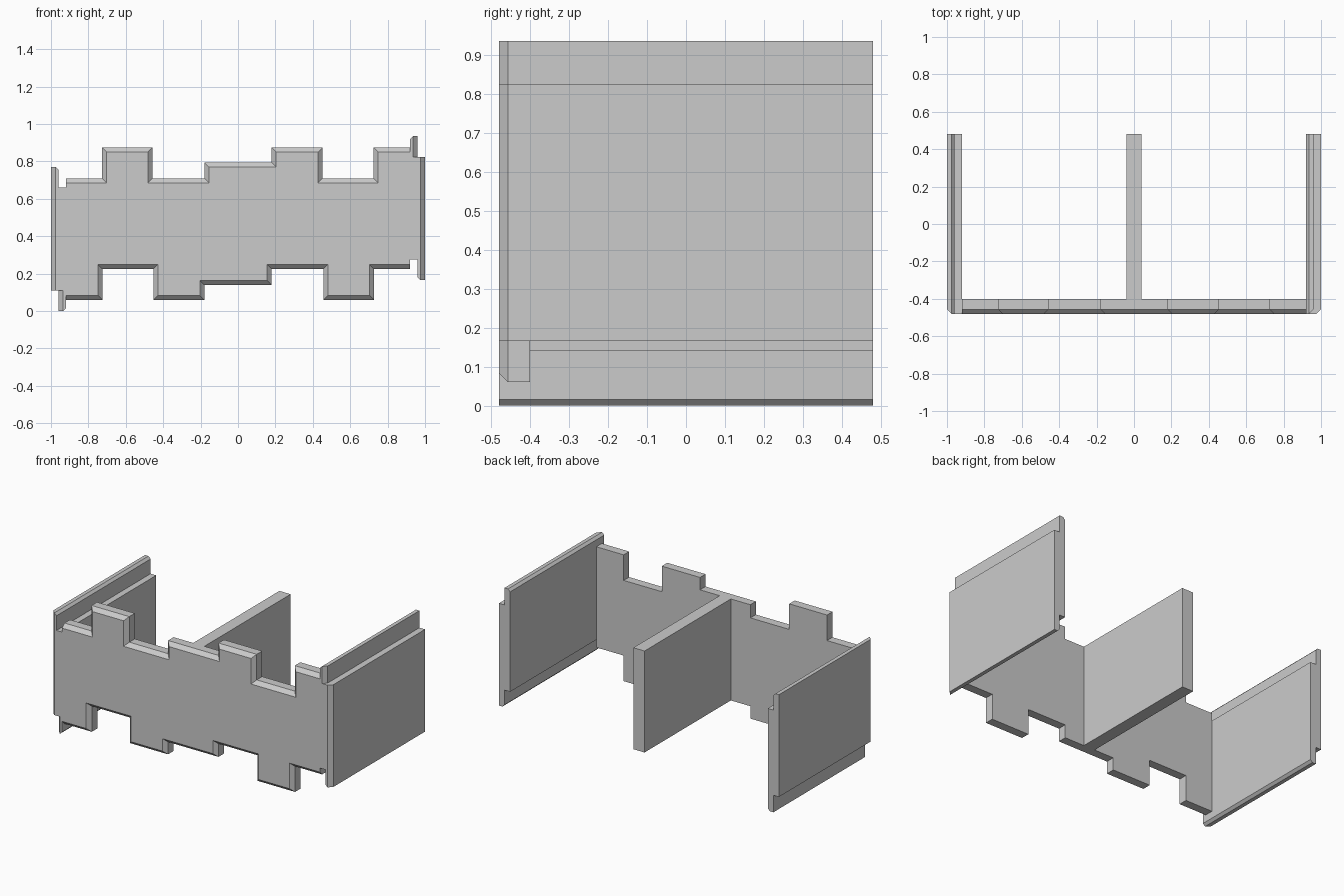
import bpy, bmesh
from mathutils import Vector

HEIGHT, FRONT, BACK, CHAMFER = 0.935, -0.48, 0.48, 0.024

cube = bpy.data.objects.get("Cube")
if cube:
    bpy.data.objects.remove(cube, do_unlink=True)

grey = bpy.data.materials.new("plain grey")
grey.use_nodes = True
grey.diffuse_color = (0.6, 0.6, 0.6, 1)
grey.node_tree.nodes["Principled BSDF"].inputs["Base Color"].default_value = (0.6, 0.6, 0.6, 1)


def half_turn(points):
    """Turn an outline 180 degrees about the centre of the front."""
    return [(-x, HEIGHT - z) for x, z in points]


def prism(name, outline, y0, y1, chamfered=lambda mid, normal: False):
    """Extrude an x-z outline along y, cutting back chosen edges at the front."""
    pts = [Vector(p) for p in outline]
    n = len(pts)
    shift = []
    for i in range(n):
        a, b = pts[i], pts[(i + 1) % n]
        d = (b - a).normalized()
        normal = Vector((d.y, -d.x))
        shift.append(-CHAMFER * normal if chamfered((a + b) / 2, normal) else Vector((0, 0)))
    rings = [(y1, pts)]
    if any(s.length for s in shift):
        rings.append((y0 + CHAMFER, pts))
        rings.append((y0, [p + shift[i] + shift[i - 1] for i, p in enumerate(pts)]))
    else:
        rings.append((y0, pts))
    bm = bmesh.new()
    loops = [[bm.verts.new((p.x, y, p.y)) for p in ring] for y, ring in rings]
    for r, s in zip(loops, loops[1:]):
        for i in range(n):
            j = (i + 1) % n
            bm.faces.new((r[i], r[j], s[j], s[i]))
    bm.faces.new(loops[0])
    bm.faces.new(loops[-1])
    bmesh.ops.recalc_face_normals(bm, faces=bm.faces)
    mesh = bpy.data.meshes.new(name)
    bm.to_mesh(mesh)
    bm.free()
    mesh.materials.append(grey)
    obj = bpy.data.objects.new(name, mesh)
    bpy.context.collection.objects.link(obj)
    return obj


# Front panel: the notched lower edge is the upper edge turned half round
top_edge = [(0.92, 0.875), (0.725, 0.875), (0.725, 0.71), (0.453, 0.71),
            (0.453, 0.875), (0.18, 0.875), (0.18, 0.795), (-0.18, 0.795),
            (-0.18, 0.71), (-0.457, 0.71), (-0.457, 0.875), (-0.727, 0.875),
            (-0.727, 0.71), (-0.92, 0.71)]
prism("front_panel", top_edge + half_turn(top_edge), FRONT, -0.40,
      lambda mid, normal: abs(mid.x) < 0.919)

# Side panels: two offset layers, with lips that overlap a neighbouring piece
side = [(-1, 0.11), (-0.96, 0.11), (-0.96, 0), (-0.935, 0), (-0.92, 0.015),
        (-0.92, 0.66), (-0.96, 0.66), (-0.96, 0.755), (-0.975, 0.77), (-1, 0.77)]
prism("right_side_panel", side, FRONT, BACK, lambda mid, normal: normal.x < -0.9)
prism("left_side_panel", half_turn(side), FRONT, BACK, lambda mid, normal: normal.x > 0.9)

# Middle divider
divider = [(0.04, 0.14), (0.04, 0.795)]
prism("middle_divider", divider + half_turn(divider), -0.40, BACK)
